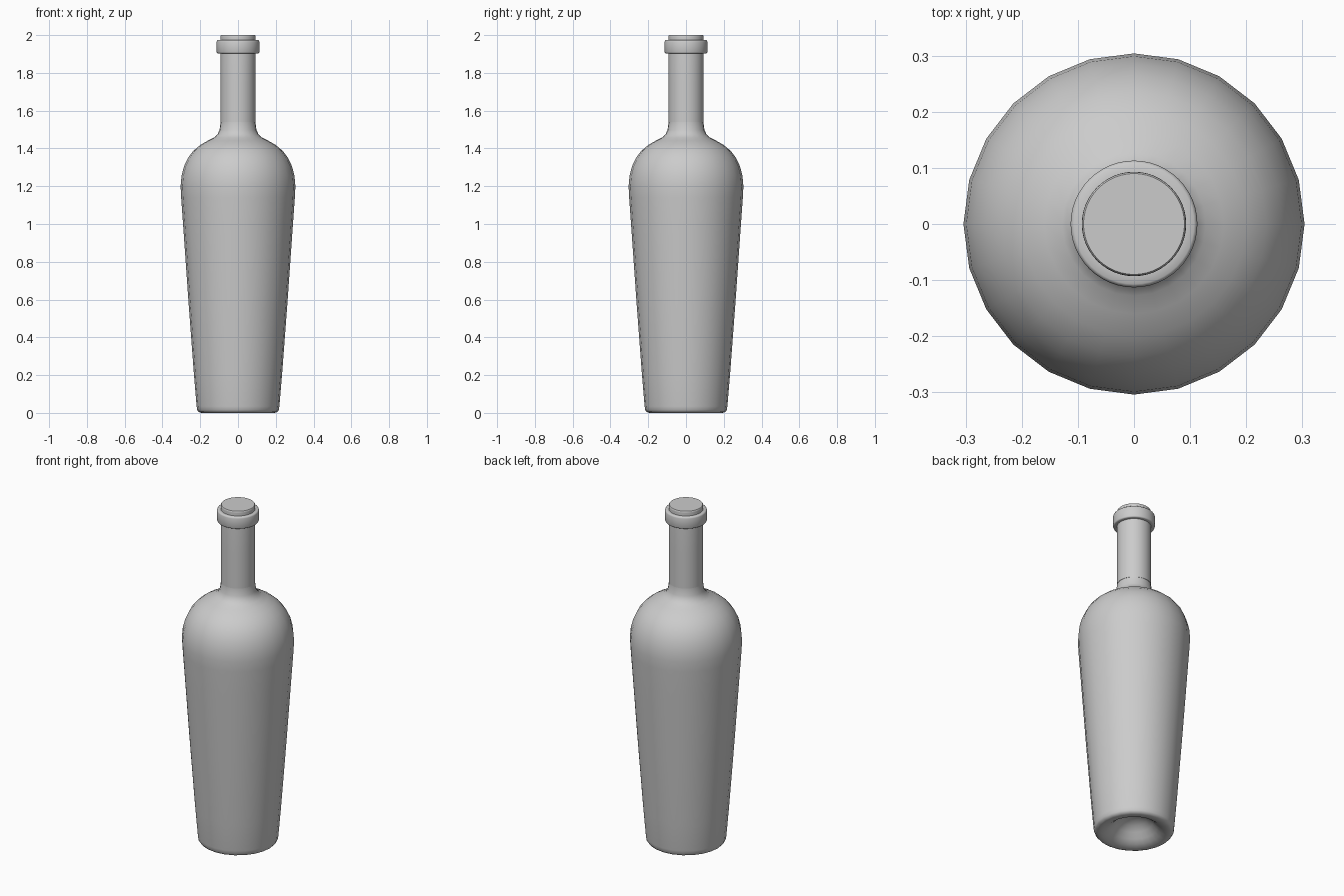
import bpy, bmesh, math

if "Cube" in bpy.data.objects:
    bpy.data.objects.remove(bpy.data.objects["Cube"])


def lathe(name, profile, sides, angle):
    """Revolve (radius, z) points around z; radius 0 becomes a pole."""
    bm = bmesh.new()
    rings = []
    for r, z in profile:
        n = 1 if r == 0 else sides
        rings.append([bm.verts.new((r * math.cos(2 * math.pi * i / sides),
                                    r * math.sin(2 * math.pi * i / sides), z))
                      for i in range(n)])
    for a, b in zip(rings, rings[1:]):
        for i in range(sides):
            j = (i + 1) % sides
            quad = [a[i % len(a)], a[j % len(a)], b[j % len(b)], b[i % len(b)]]
            bm.faces.new(list(dict.fromkeys(quad)))
    bmesh.ops.recalc_face_normals(bm, faces=bm.faces)
    mesh = bpy.data.meshes.new(name)
    bm.to_mesh(mesh)
    bm.free()
    ob = bpy.data.objects.new(name, mesh)
    bpy.context.collection.objects.link(ob)
    bpy.ops.object.select_all(action='DESELECT')
    ob.select_set(True)
    bpy.context.view_layer.objects.active = ob
    bpy.ops.object.shade_smooth_by_angle(angle=math.radians(angle))
    return ob


# Glass body: domed punt, tapered wall, round shoulder, neck inside the foil
lathe("bottle_body", [
    (0, 0.10), (0.035, 0.096), (0.07, 0.082), (0.10, 0.058), (0.125, 0.03),
    (0.15, 0.011), (0.175, 0.002), (0.195, 0), (0.209, 0.005), (0.216, 0.015),
    (0.219, 0.035), (0.233, 0.2), (0.263, 0.6), (0.291, 1.0), (0.301, 1.14),
    (0.304, 1.20), (0.299, 1.255), (0.286, 1.305), (0.265, 1.35),
    (0.236, 1.388), (0.20, 1.418), (0.16, 1.441), (0.128, 1.457),
    (0.109, 1.474), (0.098, 1.497), (0.092, 1.54), (0.09, 1.60),
    (0.09, 1.98), (0, 1.98)], 24, 60)

# Foil sleeve over the neck with its closed top
lathe("neck_foil", [
    (0.089, 1.54), (0.093, 1.54), (0.093, 1.75), (0.093, 1.99),
    (0.0925, 1.997), (0.09, 2.0), (0, 2.0)], 48, 40)

# Raised lip ring
lathe("lip_ring", [
    (0.09, 1.903), (0.107, 1.903), (0.111, 1.905), (0.113, 1.91),
    (0.113, 1.965), (0.111, 1.970), (0.107, 1.973), (0.09, 1.973)], 48, 50)
